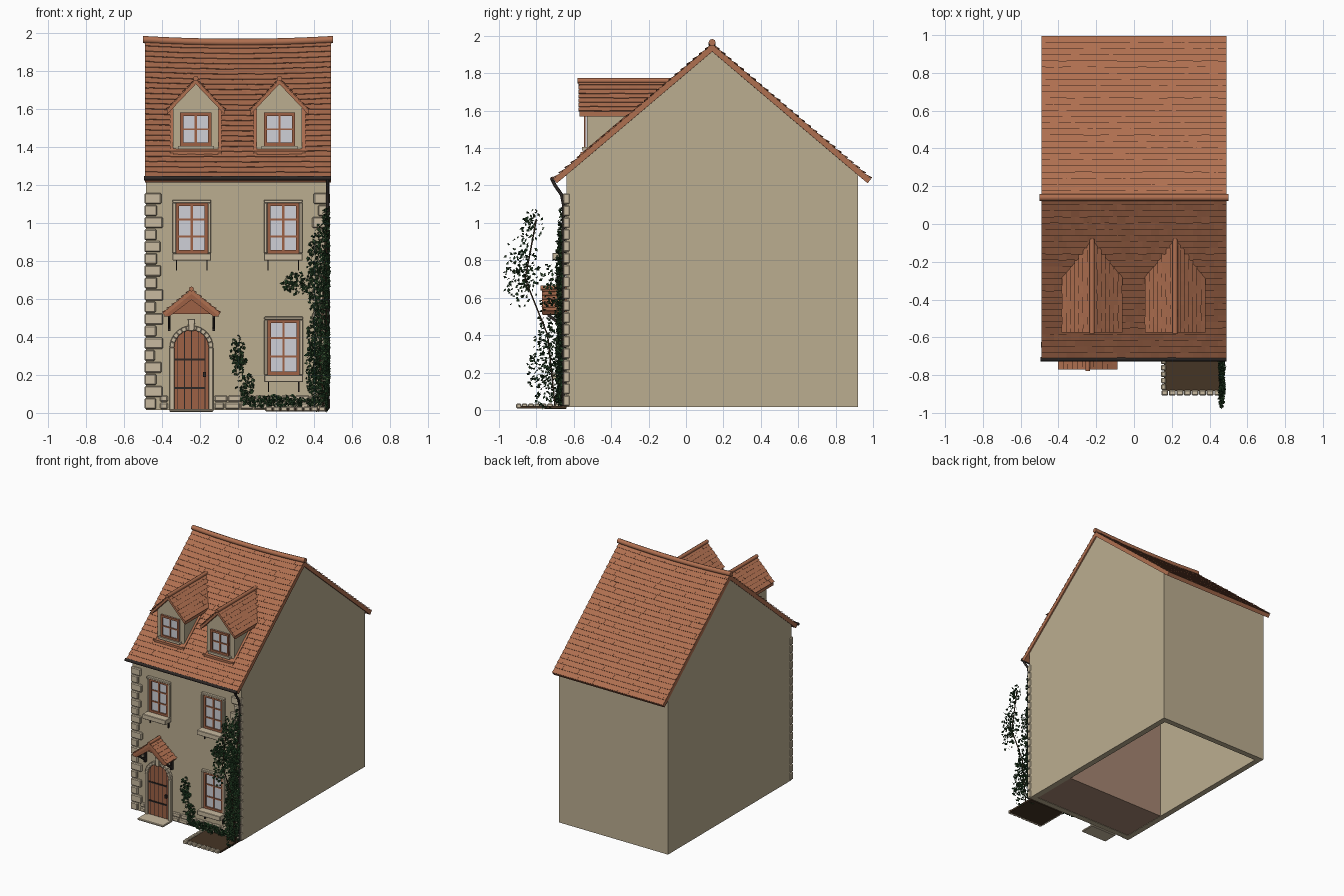
import bpy, bmesh, math, random
from mathutils import Vector

random.seed(4)
if "Cube" in bpy.data.objects:
    bpy.data.objects.remove(bpy.data.objects["Cube"])


def material(name, r, g, b):
    m = bpy.data.materials.new(name)
    m.use_nodes = True
    m.diffuse_color = (r, g, b, 1)
    m.node_tree.nodes["Principled BSDF"].inputs["Base Color"].default_value = (r, g, b, 1)
    return m


WALL = material("beige render", .50, .42, .28)
STONE = material("pale stone", .58, .49, .35)
TILE = material("terracotta", .43, .16, .08)
WOOD = material("red brown wood", .34, .12, .06)
GLASS = material("pale glass", .62, .63, .68)
IRON = material("black iron", .025, .02, .018)
SOIL = material("soil", .06, .035, .018)
LEAF = material("ivy green", .018, .055, .02)
LEAF_LIGHT = material("light ivy green", .05, .11, .04)
PLASTER = material("rose plaster", .38, .24, .17)


def finish(name, bm, *mats, bevel=0):
    bmesh.ops.recalc_face_normals(bm, faces=bm.faces)
    me = bpy.data.meshes.new(name)
    bm.to_mesh(me)
    bm.free()
    ob = bpy.data.objects.new(name, me)
    bpy.context.collection.objects.link(ob)
    for m in mats:
        me.materials.append(m)
    if bevel:
        mod = ob.modifiers.new("bevel", 'BEVEL')
        mod.width, mod.segments = bevel, 1
    return ob


def loft(bm, a, b):
    """Closed solid between two matching outlines."""
    a, b = [bm.verts.new(p) for p in a], [bm.verts.new(p) for p in b]
    bm.faces.new(a)
    bm.faces.new(b[::-1])
    for i in range(len(a)):
        j = (i + 1) % len(a)
        bm.faces.new((a[j], a[i], b[i], b[j]))


def prism(bm, pts, y0, y1):
    loft(bm, [(x, y0, z) for x, z in pts], [(x, y1, z) for x, z in pts])


def box(bm, x0, x1, y0, y1, z0, z1):
    prism(bm, [(x0, z0), (x1, z0), (x1, z1), (x0, z1)], y0, y1)


def tube(name, pts, r, mat):
    cu = bpy.data.curves.new(name, 'CURVE')
    cu.dimensions, cu.bevel_depth, cu.bevel_resolution, cu.use_fill_caps = '3D', r, 2, True
    sp = cu.splines.new('POLY')
    sp.points.add(len(pts) - 1)
    for p, co in zip(sp.points, pts):
        p.co = (*co, 1)
    cu.materials.append(mat)
    ob = bpy.data.objects.new(name, cu)
    bpy.context.collection.objects.link(ob)


def tiles(bm, o, u, v, rows, cols, lift, thick, keep=lambda p: True):
    """Staggered tiles over the parallelogram o, u (along the eave), v (up the slope)."""
    o, u, v = Vector(o), Vector(u), Vector(v)
    n = u.cross(v).normalized()
    n = -n if n.z < 0 else n
    for r in range(rows):
        shift = .5 * (r % 2)
        for c in range(cols + (r % 2)):
            a0, a1 = max(0, (c - shift) / cols), min(1, (c + 1 - shift) / cols)
            low, high = o + v * (r / rows), o + v * ((r + 1) / rows)
            if not keep((low + high) / 2 + u * (a0 + a1) / 2):
                continue
            up = n * lift * random.uniform(.75, 1.1)
            q = [low + u * a0 + up, low + u * a1 + up, high + u * a1, high + u * a0]
            loft(bm, q, [p - n * thick for p in q])


# House shell: hollow, open below
EAVE_Y, EAVE_Z, RUN, RISE, MID = -.71, 1.235, .85, .72, .14
bm = bmesh.new()
side = [(-.64, .015), (.92, .015), (.92, 1.26), (MID, 1.918), (-.64, 1.26)]
loft(bm, [(-.485, *p) for p in side], [(.48, *p) for p in side])
bmesh.ops.recalc_face_normals(bm, faces=bm.faces)
bmesh.ops.delete(bm, geom=[f for f in bm.faces if f.normal.z < -.9], context='FACES_ONLY')
shell = finish("house_walls", bm, WALL)
mod = shell.modifiers.new("thickness", 'SOLIDIFY')
mod.thickness, mod.offset, mod.use_even_offset = .045, -1, True

# Room inside
bm = bmesh.new()
box(bm, -.45, .45, -.61, -.22, .018, .03)
box(bm, -.45, .45, -.24, -.22, .03, 1.2)
finish("inner_room", bm, PLASTER)


# Main roof with sagging ridge
def sag(x, z):
    return .014 * (1 - (x / .49) ** 2) * max(0, (z - EAVE_Z) / RISE)


bm = bmesh.new()
for y, run in ((EAVE_Y, RUN), (2 * MID - EAVE_Y, -RUN)):
    for rows, cols, lift, thick in ((1, 16, 0, .03), (26, 22, .009, .004)):
        tiles(bm, (-.49, y, EAVE_Z), (.98, 0, 0), (0, run, RISE), rows, cols, lift, thick)
for v in bm.verts:
    v.co.z -= sag(v.co.x, v.co.z)
finish("main_roof", bm, TILE)
ridge = [i / 10 - .5 for i in range(11)]
tube("ridge_roll", [(x, MID, 1.964 - sag(x, 1.96)) for x in ridge], .019, TILE)

# Gutter and downpipe
tube("gutter", [(-.495, -.715, 1.235), (.49, -.715, 1.235)], .012, IRON)
tube("downpipe", [(.472, -.715, 1.23), (.472, -.70, 1.2), (.472, -.665, 1.15),
                  (.472, -.655, 1.1), (.472, -.655, .02)], .009, IRON)


# Windows: stone or wooden surround, wooden sash, glass
def window(name, cx, z0, z1, hw, y, rows, stone=True):
    glass, sash = bmesh.new(), bmesh.new()
    box(glass, cx - hw, cx + hw, y - .006, y, z0, z1)
    finish(name + "_glass", glass, GLASS)
    t = .017
    for s in (-1, 1):
        x = cx + s * (hw - t / 2)
        box(sash, x - t / 2, x + t / 2, y - .016, y, z0, z1)
    box(sash, cx - hw, cx + hw, y - .016, y, z0, z0 + t)
    box(sash, cx - hw, cx + hw, y - .016, y, z1 - t, z1)
    box(sash, cx - .006, cx + .006, y - .012, y, z0, z1)
    for i in range(1, rows):
        z = z0 + (z1 - z0) * i / rows
        box(sash, cx - hw, cx + hw, y - .012, y, z - .005, z + .005)
    finish(name + "_sash", sash, WOOD)
    if not stone:
        return
    trim, iron, o = bmesh.new(), bmesh.new(), hw + .018
    for s in (-1, 1):
        x = cx + s * (hw + .009)
        box(trim, x - .009, x + .009, y - .022, y, z0, z1)
        x = cx + s * (hw - .004)
        box(iron, x - .003, x + .003, y - .06, y, z0 - .045, z0 - .038)
        box(iron, x - .003, x + .003, y - .012, y, z0 - .09, z0 - .038)
    box(trim, cx - o, cx + o, y - .024, y, z1, z1 + .016)
    box(trim, cx - o, cx + o, y - .075, y, z0 - .038, z0)
    finish(name + "_surround", trim, STONE, bevel=.003)
    finish(name + "_sill_brackets", iron, IRON)


window("upper_right_window", -.243, .84, 1.105, .084, -.64, 3)
window("upper_left_window", .238, .84, 1.105, .084, -.64, 3)
window("lower_left_window", .24, .20, .49, .084, -.64, 3)


# Dormers cut back to the main slope
def roof_y(z):
    return EAVE_Y + (z - EAVE_Z) * RUN / RISE


for name, cx in (("right_dormer", -.222), ("left_dormer", .218)):
    bm = bmesh.new()
    pts = [(-.12, 1.375), (.12, 1.375), (.12, 1.61), (0, 1.735), (-.12, 1.61)]
    loft(bm, [(cx + x, -.53, z) for x, z in pts],
         [(cx + x, roof_y(z) + .015, z) for x, z in pts])
    finish(name + "_walls", bm, WALL)
    bm = bmesh.new()
    for s in (-1, 1):
        slope = [(s * .152, 1.595), (0, 1.755), (0, 1.73), (s * .152, 1.57)]
        loft(bm, [(cx + x, -.57, z) for x, z in slope],
             [(cx + x, roof_y(z) + .02, z) for x, z in slope])
        tiles(bm, (cx + s * .155, -.575, 1.595), (0, .5, 0), (-s * .155, 0, .162), 7, 12,
              .008, .004, lambda p: p.y < roof_y(p.z) + .02)
    finish(name + "_roof", bm, TILE)
    tube(name + "_ridge", [(cx, -.58, 1.76), (cx, -.08, 1.76)], .014, TILE)
    bm = bmesh.new()
    box(bm, cx - .135, cx + .135, -.565, -.5, 1.36, 1.378)
    for s in (-1, 1):
        a, b = sorted((cx + s * .118, cx + s * .136))
        strip = [(roof_y(z) - .012, z) for z in (1.36, 1.6)] + [(roof_y(1.6) + .03, 1.6), (-.5, 1.36)]
        loft(bm, [(a, *p) for p in strip], [(b, *p) for p in strip])
    finish(name + "_flashing", bm, TILE)
    window(name + "_window", cx, 1.405, 1.58, .082, -.53, 2, stone=False)
    bm = bmesh.new()
    box(bm, cx - .095, cx + .095, -.556, -.52, 1.388, 1.405)
    finish(name + "_sill", bm, STONE)

# Arched door, planks, straps and stone surround
DX, SPRING = -.245, .345


def arch(hw, n=12):
    curve = [(DX + hw * math.cos(math.pi * i / n), SPRING + hw * math.sin(math.pi * i / n))
             for i in range(n + 1)]
    return [(DX + hw, .015)] + curve + [(DX - hw, .015)]


bm = bmesh.new()
prism(bm, arch(.092), -.65, -.635)
finish("door", bm, WOOD)
bm = bmesh.new()
for i in range(-2, 3):
    x = DX + i * .036
    box(bm, x - .002, x + .002, -.652, -.64, .02, SPRING + math.sqrt(.09 ** 2 - (i * .036) ** 2))
for z in (.13, .28):
    box(bm, DX - .088, DX + .07, -.656, -.64, z - .005, z + .005)
box(bm, DX + .062, DX + .076, -.668, -.64, .19, .215)
finish("door_ironwork", bm, IRON)
bm = bmesh.new()
inner, outer = arch(.09), arch(.115)
for i in range(len(inner) - 1):
    prism(bm, [inner[i], outer[i], outer[i + 1], inner[i + 1]], -.664, -.635)
prism(bm, [(DX - .014, .43), (DX + .014, .43), (DX + .02, .495), (DX - .02, .495)], -.674, -.635)
finish("door_surround", bm, STONE, bevel=.003)
bm = bmesh.new()
box(bm, DX - .115, DX + .115, -.76, -.64, .005, .02)
finish("doorstep", bm, STONE, bevel=.004)

# Porch canopy
bm, wood, iron = bmesh.new(), bmesh.new(), bmesh.new()
for s in (-1, 1):
    o, v = (DX + s * .152, -.77, .525), (-s * .152, 0, .125)
    tiles(bm, o, (0, .14, 0), v, 1, 1, 0, .018)
    tiles(bm, o, (0, .14, 0), v, 6, 5, .008, .004)
    prism(wood, [(DX + s * .145, .508), (DX, .63), (DX, .595), (DX + s * .115, .508)], -.765, -.745)
    x = DX + s * .117
    box(iron, x - .007, x + .007, -.665, -.64, .43, .53)
    box(iron, x - .007, x + .007, -.755, -.64, .508, .522)
    loft(iron, [(x - .005, -.66, .44), (x + .005, -.66, .44), (x + .005, -.66, .46), (x - .005, -.66, .46)],
         [(x - .005, -.74, .50), (x + .005, -.74, .50), (x + .005, -.74, .52), (x - .005, -.74, .52)])
prism(wood, [(DX - .12, .52), (DX + .12, .52), (DX, .62)], -.66, -.635)
finish("canopy_roof", bm, TILE)
finish("canopy_boards", wood, WOOD)
finish("canopy_brackets", iron, IRON)
tube("canopy_ridge", [(DX, -.778, .652), (DX, -.64, .652)], .013, TILE)

# Corner stones and base course
bm = bmesh.new()
for i in range(18):
    z = .02 + i * .0635
    w = (.085 if i % 2 else .055) + random.uniform(-.008, .008)
    box(bm, -.492, -.485 + w, -.658, -.62, z, z + .058)
    box(bm, .48 - w, .484, -.658, -.62, z, z + .058)
for row in range(2):
    for x0, x1 in ((-.41, -.365), (-.125, .41)):
        x = x0
        while x < x1 - .02:
            end = min(x1, x + random.uniform(.05, .085))
            box(bm, x, end - .004, -.653, -.63, .02 + row * .038, .054 + row * .038)
            x = end
finish("corner_and_base_stones", bm, STONE, bevel=.006)

# Flower bed with stone edging
bm = bmesh.new()
box(bm, .16, .465, -.885, -.64, .008, .022)
finish("bed_soil", bm, SOIL)
bm = bmesh.new()
for i in range(8):
    box(bm, .145 + i * .04, .181 + i * .04, -.908, -.88, .008, .034)
    if i < 7:
        box(bm, .143, .17, -.878 + i * .034, -.848 + i * .034, .008, .034)
finish("bed_edging", bm, STONE, bevel=.005)

# Ivy: leaves scattered through soft-edged volumes (centre, half size, count)
bm = bmesh.new()
clumps = [((.43, -.67, .28), (.075, .025, .30), 900), ((.43, -.67, .72), (.07, .025, .28), 520),
          ((.465, -.665, .98), (.025, .02, .12), 70), ((.31, -.665, .68), (.08, .02, .06), 110),
          ((0, -.665, .30), (.045, .015, .11), 110), ((.04, -.665, .13), (.05, .02, .09), 100),
          ((.22, -.67, .06), (.22, .03, .035), 260), ((.465, -.75, .22), (.015, .10, .22), 260),
          ((.465, -.72, .55), (.015, .07, .26), 150), ((.465, -.88, .74), (.015, .11, .20), 190),
          ((.465, -.82, .98), (.012, .07, .10), 60)]
for centre, half, count in clumps:
    for _ in range(count):
        d = Vector([random.gauss(0, 1) for _ in range(3)]).normalized() * random.random() ** .4
        p = Vector([c + h * k for c, h, k in zip(centre, half, d)])
        p.x, p.y, p.z = min(p.x, .478), max(min(p.y, -.648), -.985), max(p.z, .014)
        a = Vector([random.uniform(-1, 1) for _ in range(3)]).normalized()
        b = a.orthogonal().normalized()
        r = random.uniform(.009, .014)
        fold = a.cross(b) * r * .3
        v = [bm.verts.new(q) for q in (p - a * r, p + b * r * .8 + fold, p + a * r, p - b * r * .8 + fold)]
        pale = int(random.random() < .2)
        for tri in ((v[0], v[1], v[2]), (v[0], v[2], v[3])):
            bm.faces.new(tri).material_index = pale
finish("ivy_leaves", bm, LEAF, LEAF_LIGHT)
tube("ivy_stem", [(.45, -.66, .02), (.43, -.66, .3), (.45, -.66, .6), (.465, -.66, 1.0)], .006, SOIL)
tube("ivy_side_stem", [(.465, -.7, .02), (.465, -.74, .4), (.465, -.86, .7), (.465, -.8, 1.02)], .004, SOIL)
